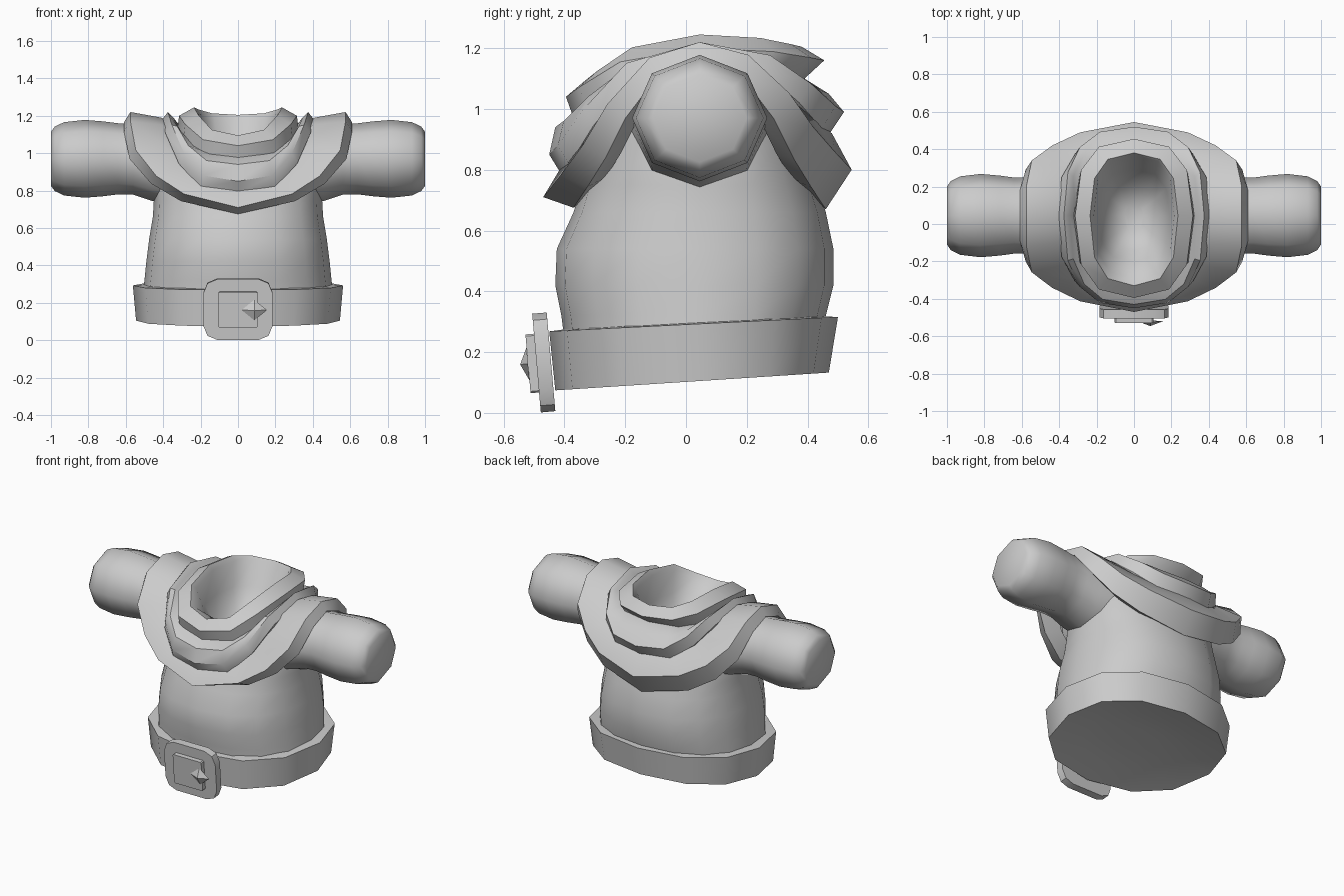
import bpy, bmesh, math
from mathutils import Vector, Matrix

cube = bpy.data.objects.get("Cube")
if cube:
    bpy.data.objects.remove(cube)

grey = bpy.data.materials.new("plain grey")
grey.use_nodes = True
GREY = (0.6, 0.6, 0.6, 1)
grey.diffuse_color = GREY
grey.node_tree.nodes["Principled BSDF"].inputs["Base Color"].default_value = GREY

MID_Y = 0.045


def finish(bm, name, angle=38):
    mesh = bpy.data.meshes.new(name)
    bm.to_mesh(mesh)
    bm.free()
    obj = bpy.data.objects.new(name, mesh)
    bpy.context.collection.objects.link(obj)
    mesh.materials.append(grey)
    bpy.ops.object.select_all(action="DESELECT")
    obj.select_set(True)
    bpy.context.view_layer.objects.active = obj
    bpy.ops.object.shade_smooth_by_angle(angle=math.radians(angle))
    return obj


def loft(name, rings, cap_start=False, cap_end=False, angle=38):
    bm = bmesh.new()
    loops = [[bm.verts.new(p) for p in ring] for ring in rings]
    n = len(loops[0])
    for a, b in zip(loops, loops[1:]):
        for i in range(n):
            j = (i + 1) % n
            bm.faces.new((a[i], a[j], b[j], b[i]))
    if cap_start:
        bm.faces.new(loops[0][::-1])
    if cap_end:
        bm.faces.new(loops[-1])
    return finish(bm, name, angle)


def round_quarter(n, lift, power=0.75):
    """Quarter outline from an end to the side, as shares of x, y and z rise."""
    quarter = []
    for i in range(n // 4 + 1):
        t = math.tau * i / n
        s, c = math.sin(t), max(math.cos(t), 0)
        quarter.append((s ** power, c ** power if c > 1e-6 else 0, s ** lift))
    return quarter


# Cape outline: a shallow point at front and back, then steep over the sleeves
CAPE = [(0, 1, 0), (0.5, 0.89, 0.14), (0.76, 0.75, 0.33),
        (0.95, 0.59, 0.6), (1, 0.32, 0.9), (1, 0, 1)]


def draped_ring(quarter, front, side, back):
    """Closed loop given its front (y, z), side (x, z) and back (y, z)."""
    def point(share, end, sign):
        fx, fy, fz = share
        return (sign * side[0] * fx, MID_Y + (end[0] - MID_Y) * fy,
                end[1] + (side[1] - end[1]) * fz)

    return ([point(q, front, 1) for q in quarter]
            + [point(q, back, 1) for q in quarter[-2::-1]]
            + [point(q, back, -1) for q in quarter[1:]]
            + [point(q, front, -1) for q in quarter[-2:0:-1]])


def flat_ring(n, z, x, front, back):
    return draped_ring(round_quarter(n, 1, 0.88), (front, z), (x, z), (back, z))


# Torso, open at the top where the folds hide it
loft("torso", [flat_ring(16, *r) for r in (
    (0.24, 0.51, -0.40, 0.44),
    (0.32, 0.50, -0.41, 0.46),
    (0.42, 0.49, -0.43, 0.485),
    (0.54, 0.475, -0.425, 0.485),
    (0.66, 0.455, -0.37, 0.46),
    (0.75, 0.45, -0.34, 0.43),
    (0.88, 0.45, -0.30, 0.39),
    (1.04, 0.40, -0.27, 0.33))], True, False, 50)

# Sleeves, dropping into the armpits and closed at the cuffs
for sign, label in ((1, "left"), (-1, "right")):
    rings = []
    for x, r, z in ((0.3, 0.215, 0.93), (0.46, 0.205, 0.95), (0.56, 0.19, 0.968),
                    (0.64, 0.19, 0.97), (0.72, 0.2, 0.97), (0.82, 0.208, 0.97),
                    (0.93, 0.196, 0.97), (0.98, 0.172, 0.97), (1.0, 0.145, 0.97)):
        rings.append([(sign * x, MID_Y + 1.07 * r * math.sin(sign * -math.tau * k / 8),
                       z + r * math.cos(math.tau * k / 8)) for k in range(8)])
    loft(label + "_sleeve", rings, True, True, 50)

# Shoulder cape with a thick hanging rim
loft("shoulder_cape", [draped_ring(CAPE, *r) for r in (
    ((-0.30, 0.72), (0.50, 1.13), (0.38, 0.72)),
    ((-0.37, 0.675), (0.61, 1.165), (0.46, 0.67)),
    ((-0.47, 0.71), (0.575, 1.22), (0.545, 0.80)),
    ((-0.41, 0.81), (0.41, 1.19), (0.48, 0.92)),
    ((-0.34, 0.86), (0.31, 1.13), (0.40, 0.97)))])

# Middle fold of the collar
loft("middle_fold", [draped_ring(round_quarter(16, 2.6), *r) for r in (
    ((-0.33, 0.80), (0.38, 1.10), (0.38, 0.90)),
    ((-0.41, 0.785), (0.41, 1.175), (0.47, 0.915)),
    ((-0.45, 0.85), (0.375, 1.22), (0.52, 0.99)),
    ((-0.43, 0.94), (0.345, 1.19), (0.47, 1.05)),
    ((-0.36, 0.985), (0.31, 1.12), (0.39, 1.10)),
    ((-0.30, 1.0), (0.27, 1.12), (0.34, 1.10)))])

# Neck rim running over into a rounded hollow
loft("neck_rim", [draped_ring(round_quarter(12, 2.3), *r) for r in (
    ((-0.30, 0.96), (0.28, 1.09), (0.34, 1.07)),
    ((-0.37, 0.97), (0.325, 1.12), (0.39, 1.10)),
    ((-0.395, 1.04), (0.315, 1.20), (0.455, 1.16)),
    ((-0.33, 1.095), (0.235, 1.245), (0.38, 1.205)),
    ((-0.29, 1.08), (0.215, 1.21), (0.37, 1.19)),
    ((-0.20, 1.03), (0.19, 1.06), (0.29, 1.05)),
    ((-0.14, 0.92), (0.13, 0.93), (0.20, 0.93)),
    ((-0.04, 0.88), (0.05, 0.88), (0.10, 0.88)))], False, True, 45)


# Belt, tipped down towards the front, with a slightly hollow underside
def belt_ring(z, x, front, back, slope):
    return [(px, py, z + slope * (py - MID_Y))
            for px, py, _ in flat_ring(12, z, x, front, back)]


loft("belt", [belt_ring(*r) for r in (
    (0.15, 0.12, -0.08, 0.15, 0.065),
    (0.14, 0.34, -0.26, 0.31, 0.065),
    (0.105, 0.545, -0.43, 0.47, 0.065),
    (0.293, 0.562, -0.45, 0.50, 0.05),
    (0.298, 0.49, -0.39, 0.44, 0.05))], True, True, 42)


# Buckle parts share one slight backward tilt
tilt = Matrix.Translation((0, -0.468, 0.166)) @ Matrix.Rotation(math.radians(5), 4, "X")


def plate(name, half_x, half_z, y_back, y_front, corner, steps):
    outline = []
    for k, (sx, sz) in enumerate(((1, 1), (-1, 1), (-1, -1), (1, -1))):
        for i in range(steps + 1):
            a = math.pi / 2 * (k + i / steps)
            outline.append((sx * (half_x - corner) + corner * math.cos(a),
                            sz * (half_z - corner) + corner * math.sin(a)))
    rings = [[tilt @ Vector((x, y, z)) for x, z in outline] for y in (y_back, y_front)]
    return loft(name, rings, True, True, 30)


plate("buckle_plate", 0.185, 0.163, 0.024, -0.024, 0.075, 2)
plate("buckle_panel", 0.103, 0.097, 0.0, -0.052, 0.006, 1)

# Pointed buckle stud
bm = bmesh.new()
bmesh.ops.create_cone(bm, segments=4, radius1=1, radius2=0, depth=1, cap_ends=True)
bmesh.ops.transform(bm, verts=bm.verts, matrix=tilt
                    @ Matrix.Translation((0.087, -0.065, 0))
                    @ Matrix.Rotation(math.pi / 2, 4, "X")
                    @ Matrix.Diagonal((0.068, 0.055, 0.026, 1)))
finish(bm, "buckle_stud", 20)
